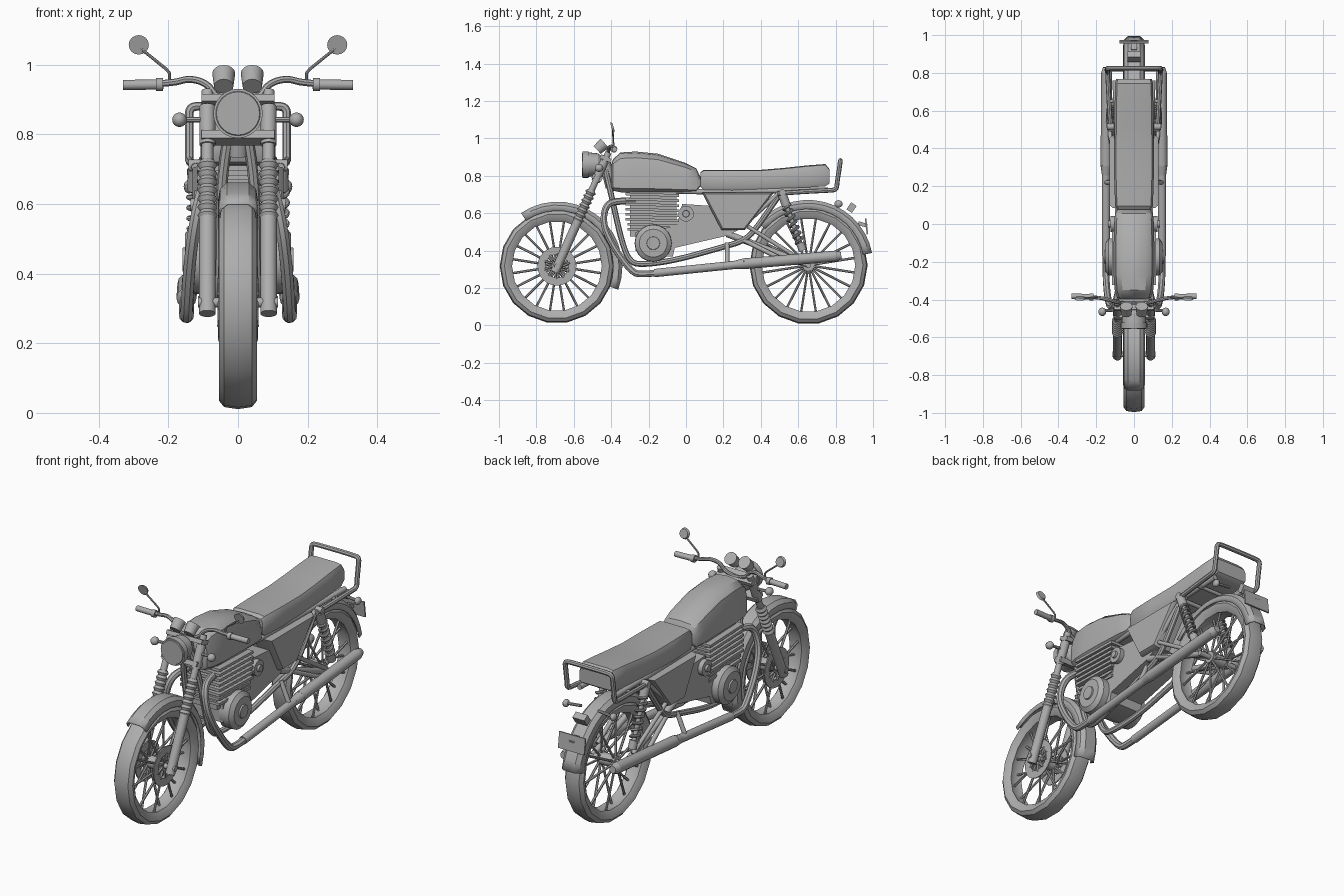
import bpy, bmesh, math
from mathutils import Vector, Matrix

if "Cube" in bpy.data.objects:
    bpy.data.objects.remove(bpy.data.objects["Cube"])

grey = bpy.data.materials.new("plain grey")
grey.diffuse_color = (0.42, 0.42, 0.42, 1)
grey.use_nodes = True
grey.node_tree.nodes["Principled BSDF"].inputs["Base Color"].default_value = grey.diffuse_color
SIDES = ((1, "right"), (-1, "left"))


def finish(name, bm):
    bmesh.ops.recalc_face_normals(bm, faces=bm.faces)
    me = bpy.data.meshes.new(name)
    bm.to_mesh(me)
    bm.free()
    me.materials.append(grey)
    ob = bpy.data.objects.new(name, me)
    bpy.context.collection.objects.link(ob)
    return ob


def add_cyl(bm, a, b, r1, r2=None, n=12):
    a, b = Vector(a), Vector(b)
    rot = (b - a).to_track_quat('Z', 'Y').to_matrix().to_4x4()
    bmesh.ops.create_cone(bm, cap_ends=True, segments=n, radius1=r1, radius2=r1 if r2 is None else r2,
                          depth=(b - a).length, matrix=Matrix.Translation((a + b) / 2) @ rot)


def rods(name, *items):
    bm = bmesh.new()
    for it in items:
        add_cyl(bm, *it)
    return finish(name, bm)


def box(name, c, s, tilt=0):
    bm = bmesh.new()
    bmesh.ops.create_cube(bm, size=1, matrix=Matrix.Translation(c) @ Matrix.Rotation(tilt, 4, 'X')
                          @ Matrix.Diagonal((*s, 1)))
    return finish(name, bm)


def ball(name, c, r, s=(1, 1, 1)):
    bm = bmesh.new()
    bmesh.ops.create_uvsphere(bm, u_segments=12, v_segments=8, radius=r,
                              matrix=Matrix.Translation(c) @ Matrix.Diagonal((*s, 1)))
    return finish(name, bm)


def tube(name, pts, r, order=3):
    cu = bpy.data.curves.new(name, 'CURVE')
    cu.dimensions, cu.bevel_depth, cu.bevel_resolution, cu.use_fill_caps = '3D', r, 2, True
    sp = cu.splines.new('NURBS')
    sp.points.add(len(pts) - 1)
    for p, co in zip(sp.points, pts):
        p.co = (*co, 1)
    sp.use_endpoint_u, sp.order_u, sp.resolution_u = True, order, 5
    tmp = bpy.data.objects.new(name, cu)
    bpy.context.collection.objects.link(tmp)
    dg = bpy.context.evaluated_depsgraph_get()
    me = bpy.data.meshes.new_from_object(tmp.evaluated_get(dg))
    bpy.data.objects.remove(tmp)
    me.materials.clear()
    me.materials.append(grey)
    ob = bpy.data.objects.new(name, me)
    bpy.context.collection.objects.link(ob)
    return ob


def skin(name, rings, closed_ring=True, closed_path=False, caps=True):
    bm = bmesh.new()
    vs = [[bm.verts.new(p) for p in r] for r in rings]
    n, m = len(vs[0]), len(vs)
    for i in range(m if closed_path else m - 1):
        for j in range(n if closed_ring else n - 1):
            a, b = vs[i], vs[(i + 1) % m]
            bm.faces.new((a[j], a[(j + 1) % n], b[(j + 1) % n], b[j]))
    if caps and not closed_path:
        bm.faces.new(vs[0])
        bm.faces.new(vs[-1])
    return finish(name, bm)


def polar(cy, cz, r, t, x):
    return (x, cy + r * math.cos(t), cz + r * math.sin(t))


def loft(name, stations, section):
    # stations: y, bottom z, top z, half width
    return skin(name, [[(w * u, y, z0 + (z1 - z0) * v) for u, v in section] for y, z0, z1, w in stations])


# Wheels: tyre, spokes, hub
def wheel(tag, cy, cz, R):
    prof = [(-.035, R - .066), (-.05, R - .045), (-.055, R - .025), (-.04, R - .006), (0, R),
            (.04, R - .006), (.055, R - .025), (.05, R - .045), (.035, R - .066), (0, R - .056)]
    N = 18
    skin(tag + " tyre", [[polar(cy, cz, r, 2 * math.pi * i / N, x) for x, r in prof] for i in range(N)],
         closed_path=True)
    bm = bmesh.new()
    for i in range(20):
        t = 2 * math.pi * (i + .5) / 20
        add_cyl(bm, polar(cy, cz, .025, t, .04 * (-1) ** i), polar(cy, cz, R - .058, t, .012 * (-1) ** i),
                .0065, None, 6)
    finish(tag + " spokes", bm)
    rods(tag + " hub", ((-.05, cy, cz), (.05, cy, cz), .032), ((-.115, cy, cz), (.115, cy, cz), .014))


wheel("front", -.69, .317, .306)
wheel("rear", .655, .322, .316)

# Slotted brake discs on the front wheel
for s, side in SIDES:
    ring = [(s * .05, .062), (s * .05, .104), (s * .056, .104), (s * .056, .062)]
    skin(side + " brake disc", [[polar(-.69, .317, r, math.tau * i / 24, x) for x, r in ring] for i in range(24)],
         closed_path=True)
    bm = bmesh.new()
    for i in range(10):
        t = math.tau * i / 10
        add_cyl(bm, polar(-.69, .317, .028, t, s * .052), polar(-.69, .317, .07, t + .25, s * .053), .007, None, 6)
    finish(side + " disc carrier", bm)


# Mudguards: an arched open profile swept around the wheel
def mudguard(name, cy, cz, r0, r1, a0, a1):
    sec = [(-.057, -.042), (-.052, -.012), (-.032, .006), (.032, .006), (.052, -.012), (.057, -.042)]
    rings = []
    for i in range(15):
        f = i / 14
        t = math.radians(a0 + (a1 - a0) * f)
        rings.append([polar(cy, cz, r0 + (r1 - r0) * f + d, t, x) for x, d in sec])
    ob = skin(name, rings, closed_ring=False, caps=False)
    m = ob.modifiers.new("thickness", 'SOLIDIFY')
    m.thickness = .006


mudguard("front mudguard", -.69, .317, .337, .345, 124, -21)
mudguard("rear mudguard", .655, .322, .345, .34, 140, 11)


# Front fork with ribbed gaiters
def fork(x, z):
    return (x, -.69 + (z - .31) * .448, z)


for s, side in SIDES:
    x = s * .088
    rods(side + " fork leg", (fork(x, .285), fork(x, .56), .024), (fork(x, .7), fork(x, .925), .017),
         (fork(x, .77), fork(x, .88), .023))
    bm = bmesh.new()
    for i in range(7):
        z = .555 + i * .024
        add_cyl(bm, fork(x, z), fork(x, z + .012), .021, .029)
        add_cyl(bm, fork(x, z + .012), fork(x, z + .024), .029, .021)
    finish(side + " fork gaiter", bm)
    # Front and rear turn signals
    rods(side + " signal stem", ((s * .09, -.455, .842), (s * .165, -.46, .842), .008, None, 8),
         ((s * .05, .815, .66), (s * .14, .815, .65), .008, None, 8))
    ball(side + " front signal", (s * .168, -.465, .842), .021, (1, 1.1, 1))
    ball(side + " rear signal", (s * .14, .815, .65), .02, (.8, 1.1, 1))
    # Gauges
    rods(side + " gauge", ((s * .041, -.475, .938), (s * .041, -.435, .975), .028, .033, 16))
    # Handlebar half, grip and mirror
    tube(side + " handlebar", [(s * a, b, c) for a, b, c in ((0, -.42, .895), (.06, -.42, .9), (.085, -.415, .945),
         (.14, -.4, .962), (.19, -.388, .945), (.32, -.382, .942))], .01)
    rods(side + " grip", ((s * .215, -.386, .943), (s * .33, -.382, .942), .0145),
         ((s * .215, -.386, .943), (s * .235, -.386, .943), .019))
    tube(side + " mirror stem", [(s * .197, -.388, .945), (s * .197, -.388, .98), (s * .28, -.392, 1.047)], .0045, 2)
    rods(side + " mirror", ((s * .285, -.398, 1.057), (s * .285, -.387, 1.06), .029, .024, 16))

# Steering head and clamps
rods("steering head", ((0, -.40, .74), (0, -.44, .9), .03))
box("upper clamp", (0, -.43, .893), (.21, .06, .022), -.42)
box("lower clamp", (0, -.475, .79), (.21, .055, .025), -.42)

# Headlight: bowl and rim
rods("headlight", ((0, -.525, .86), (0, -.47, .86), .066, .06, 24), ((0, -.47, .86), (0, -.43, .86), .06, .03, 24),
     ((0, -.553, .86), (0, -.522, .86), .071, .071, 24), ((0, -.557, .86), (0, -.553, .86), .062, .064, 24))

# Fuel tank
tank_sec = [(-.75, 0), (.75, 0), (1, .1), (1, .55), (.88, .85), (.6, .97), (0, 1),
            (-.6, .97), (-.88, .85), (-1, .55), (-1, .1)]
loft("fuel tank", [(-.402, .745, .85, .07), (-.39, .72, .89, .09), (-.35, .712, .925, .102), (-.27, .71, .93, .108),
                   (-.15, .71, .918, .108), (0, .71, .868, .106), (.055, .712, .84, .1), (.08, .75, .79, .085)],
     tank_sec)

# Seat
seat_sec = [(-.92, 0), (.92, 0), (1, .15), (1, .75), (.9, .96), (.6, 1), (-.6, 1), (-.9, .96), (-1, .75), (-1, .15)]
loft("seat", [(.078, .74, .82, .09), (.095, .725, .832, .1), (.25, .722, .832, .105), (.4, .725, .832, .105),
              (.52, .73, .842, .104), (.65, .738, .856, .102), (.745, .744, .863, .1), (.768, .76, .835, .094)],
     seat_sec)

# Side panels, tapering outward
for s, side in SIDES:
    pan = [(.085, .71), (.47, .71), (.315, .51), (.19, .51)]
    cy, cz = .27, .63
    skin(side + " side panel", [[(s * x, cy + (y - cy) * k, cz + (z - cz) * k) for y, z in pan]
                                for x, k in ((.03, 1), (.112, 1), (.13, .92))])

# Engine: cylinder block, cooling fins, crankcase and covers
box("cylinder block", (0, -.175, .6), (.17, .25, .25))
bm = bmesh.new()
for i in range(8):
    inset = .02 if i in (0, 1) else 0
    bmesh.ops.create_cube(bm, size=1, matrix=Matrix.Translation((0, -.18, .51 + i * .027))
                          @ Matrix.Rotation(-.03, 4, 'X') @ Matrix.Diagonal((.235 - inset, .285 - inset, .014, 1)))
finish("cooling fins", bm)
case = [(-.27, .5), (-.27, .4), (-.2, .36), (-.07, .37), (-.06, .415), (.22, .48), (.3, .52), (.2, .56),
        (.12, .64), (-.02, .65), (-.05, .53)]
skin("crankcase", [[(x, y, z) for y, z in case] for x in (-.1, .1)])
for s, side in SIDES:
    rods(side + " engine cover", ((s * .08, -.175, .44), (s * .135, -.175, .44), .1, .098, 20),
         ((s * .135, -.175, .44), (s * .152, -.175, .44), .098, .075, 20),
         ((s * .15, -.175, .44), (s * .16, -.175, .44), .036, .034, 16))
    rods(side + " intake cover", ((s * .08, 0, .597), (s * .125, 0, .597), .042, .042, 16),
         ((s * .12, 0, .597), (s * .137, 0, .597), .02, .018, 12))
    # Exhaust header and silencer
    tube(side + " exhaust header", [(s * a, b, c) for a, b, c in ((.07, -.27, .665), (.08, -.35, .668),
         (.1, -.43, .65), (.125, -.445, .54), (.14, -.39, .42), (.148, -.29, .285), (.148, -.24, .272),
         (.148, -.14, .282))], .0185)
    rods(side + " silencer", ((s * .148, -.17, .28), (s * .148, .28, .326), .022),
         ((s * .148, .26, .324), (s * .148, .31, .33), .022, .029), ((s * .148, .31, .33), (s * .145, .8, .371), .029),
         ((s * .145, .8, .371), (s * .145, .83, .374), .029, .019))
    # Frame cradle, swing arm and braces
    tube(side + " frame cradle", [(s * a, b, c) for a, b, c in ((.02, -.43, .83), (.048, -.40, .7), (.05, -.345, .45),
         (.055, -.3, .335), (.06, -.22, .325), (.08, -.05, .35), (.09, .2, .42), (.1, .32, .455), (.105, .4, .55),
         (.105, .5, .7))], .0155)
    rods(side + " swing arm", ((s * .085, .22, .49), (s * .095, .66, .322), .018, .016),
         ((s * .1, .3, .46), (s * .13, .5, .36), .012), ((s * .11, .33, .53), (s * .105, .6, .36), .011),
         ((s * .11, .29, .52), (s * .105, .5, .71), .012), ((s * .1, .22, .44), (s * .148, .22, .33), .012))
    rods(side + " seat rail", ((s * .06, -.3, .72), (s * .08, .1, .715), .014), ((s * .08, .1, .715),
         (s * .1, .76, .725), .014))
    # Rear shock: damper and coil spring
    top, bot = Vector((s * .122, .515, .7)), Vector((s * .118, .625, .4))
    rods(side + " shock damper", (top, bot, .012), (top, top.lerp(bot, .2), .024),
         (bot.lerp(top, .14), bot, .022), (top + Vector((-s * .03, 0, .01)), top + Vector((s * .02, 0, .01)), .018))
    q = (bot - top).to_track_quat('Z', 'Y')
    tube(side + " shock spring", [top.lerp(bot, .17 + .7 * i / 42) + q @ Vector((.024 * math.cos(i * math.pi / 3),
         .024 * math.sin(i * math.pi / 3), 0)) for i in range(43)], .0075)

# Grab rail loop
half = [(.122, .49, .705), (.13, .6, .714), (.138, .76, .722), (.14, .805, .725), (.14, .808, .765),
        (.14, .82, .84), (.14, .825, .878), (.105, .825, .882)]
tube("grab rail", half + [(-x, y, z) for x, y, z in reversed(half)], .0125)
rods("grab rail cross bar", ((-.125, .5, .707), (.125, .5, .707), .011), ((-.13, .65, .716), (.13, .65, .716), .01))

# Tail light and blank plate
box("tail light", (0, .885, .63), (.07, .035, .045), -.6)
box("rear plate", (0, .965, .53), (.155, .008, .085), .12)
box("plate bracket", (0, .945, .54), (.03, .05, .02), -.3)

# Smooth shading with crisp edges
bpy.ops.object.select_all(action='SELECT')
bpy.context.view_layer.objects.active = bpy.context.scene.objects[0]
bpy.ops.object.shade_smooth_by_angle(angle=math.radians(35))
